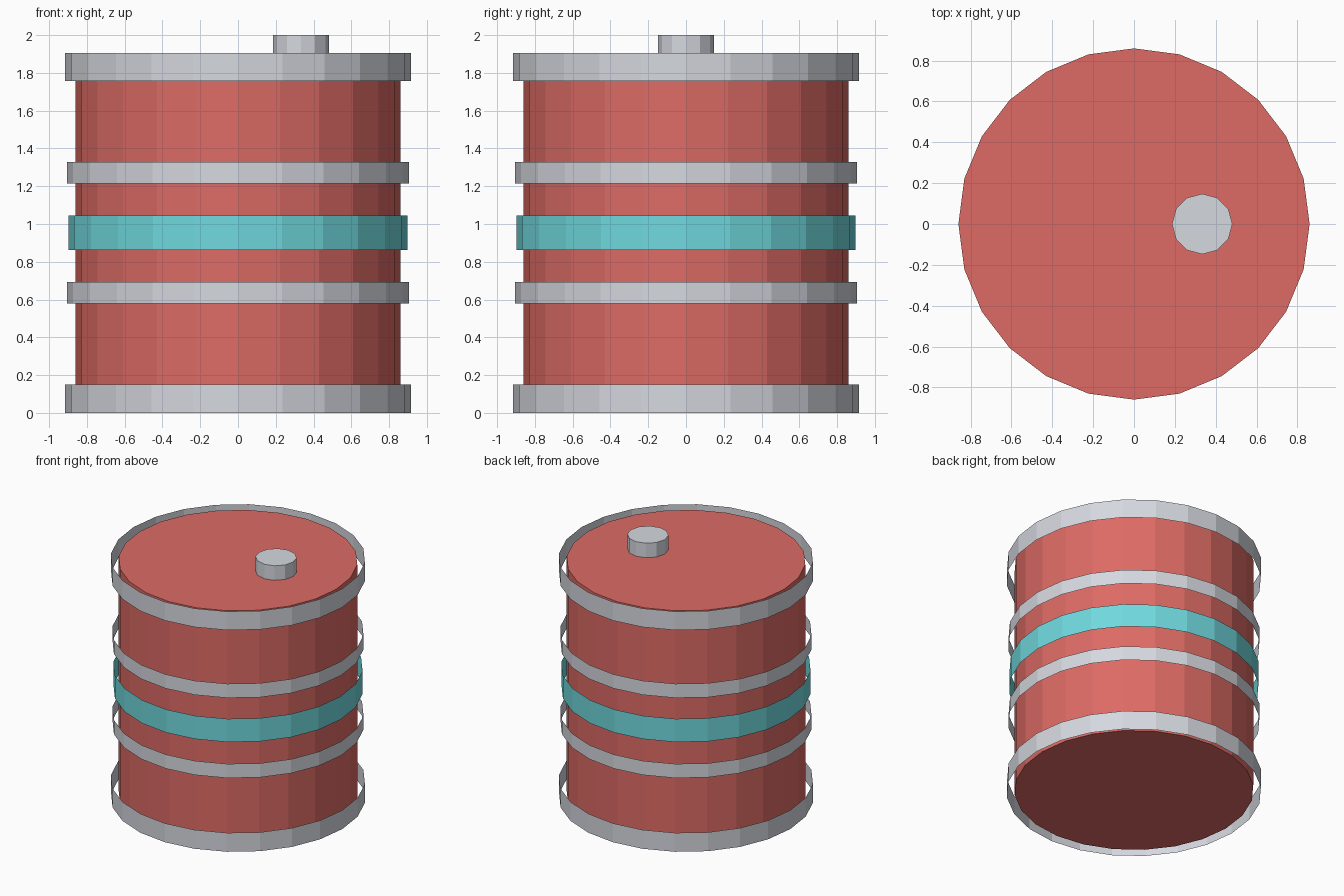
import bpy
import bmesh
from math import cos, sin, tau

default_cube = bpy.data.objects.get("Cube")
if default_cube:
    bpy.data.objects.remove(default_cube, do_unlink=True)


def srgb(*channels):
    """Convert 0-255 display values to a linear colour."""
    return [((c / 255 + 0.055) / 1.055) ** 2.4 for c in channels] + [1.0]


def make_material(name, colour):
    mat = bpy.data.materials.new(name)
    mat.use_nodes = True
    mat.diffuse_color = colour
    mat.node_tree.nodes["Principled BSDF"].inputs["Base Color"].default_value = colour
    return mat


red = make_material("red paint", srgb(221, 107, 101))
grey = make_material("grey metal", srgb(213, 216, 223))
teal = make_material("teal paint", srgb(112, 217, 222))


def add_drum(name, radius, bottom, top, mat, sides=24, x=0.0, capped=False):
    """Flat-sided upright tube, with optional end faces."""
    bm = bmesh.new()
    rings = [[bm.verts.new((radius * cos(tau * i / sides),
                            radius * sin(tau * i / sides), z))
              for i in range(sides)] for z in (bottom, top)]
    low, high = rings
    for i in range(sides):
        j = (i + 1) % sides
        bm.faces.new((low[i], low[j], high[j], high[i]))
    if capped:
        bm.faces.new(low[::-1])
        bm.faces.new(high)
    mesh = bpy.data.meshes.new(name)
    bm.to_mesh(mesh)
    bm.free()
    mesh.materials.append(mat)
    obj = bpy.data.objects.new(name, mesh)
    obj.location.x = x
    bpy.context.collection.objects.link(obj)
    return obj


# Barrel body and filler cap
add_drum("barrel_body", 0.86, 0.02, 1.885, red, capped=True)
add_drum("filler_cap", 0.148, 1.87, 2.0, grey, sides=12, x=0.334, capped=True)

# End rims, hoops and painted centre band: thin open shells around the body
add_drum("bottom_rim", 0.915, 0.0, 0.15, grey)
add_drum("top_rim", 0.915, 1.757, 1.905, grey)
add_drum("lower_hoop", 0.905, 0.58, 0.692, grey)
add_drum("upper_hoop", 0.905, 1.215, 1.327, grey)
add_drum("centre_band", 0.898, 0.862, 1.046, teal)
